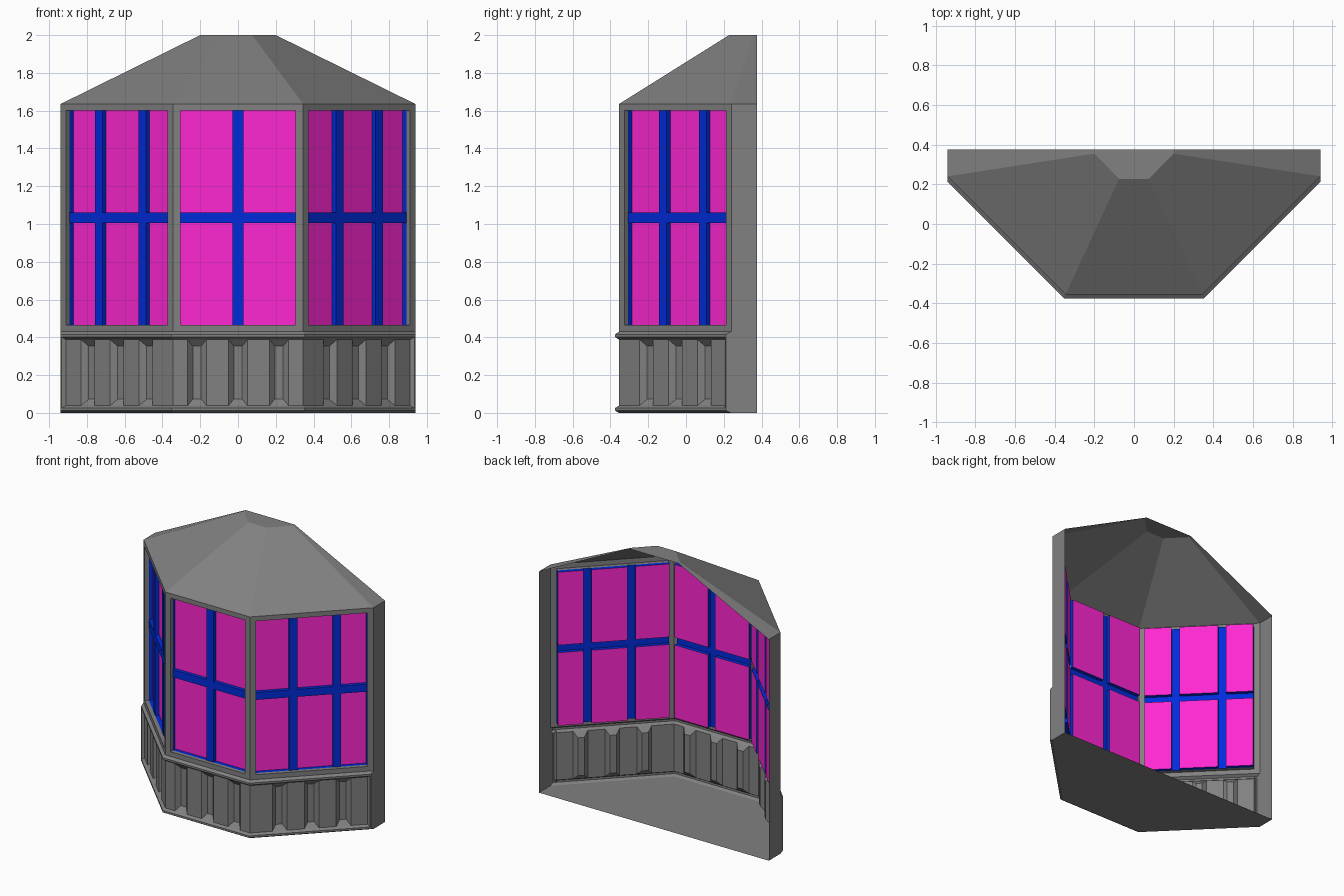
import bpy, bmesh
from mathutils import Vector

if "Cube" in bpy.data.objects:
    bpy.data.objects.remove(bpy.data.objects["Cube"])


def material(name, rgb):
    m = bpy.data.materials.new(name)
    m.diffuse_color = (*rgb, 1)
    m.use_nodes = True
    m.node_tree.nodes["Principled BSDF"].inputs["Base Color"].default_value = m.diffuse_color
    return m


PINK = material("pink_glass", (1.0, 0.02, 0.65))
BLUE = material("blue_paint", (0.0, 0.025, 0.7))
GREY = material("dark_grey", (0.22, 0.22, 0.22))


def make(name, faces, mat=GREY):
    bm = bmesh.new()
    for f in faces:
        bm.faces.new([bm.verts.new(p) for p in f])
    bmesh.ops.remove_doubles(bm, verts=bm.verts, dist=0.0005)
    bmesh.ops.recalc_face_normals(bm, faces=bm.faces)
    me = bpy.data.meshes.new(name)
    bm.to_mesh(me)
    bm.free()
    ob = bpy.data.objects.new(name, me)
    bpy.context.collection.objects.link(ob)
    me.materials.append(mat)
    return ob


class Panel:
    """Flat wall section; u runs along it, d is depth towards the room."""
    def __init__(self, a, b):
        self.a = Vector((*a, 0))
        v = Vector((*b, 0)) - self.a
        self.length = v.length
        self.u = v.normalized()
        self.n = Vector((-self.u.y, self.u.x, 0))

    def point(self, u, d, z):
        return self.a + self.u * u + self.n * d + Vector((0, 0, z))

    def quad(self, r, d):
        u0, u1, z0, z1 = r
        return [self.point(u, d, z)
                for u, z in ((u0, z0), (u1, z0), (u1, z1), (u0, z1))]

    def ring(self, r0, d0, r1, d1):
        p, q = self.quad(r0, d0), self.quad(r1, d1)
        return [[p[i], p[(i + 1) % 4], q[(i + 1) % 4], q[i]] for i in range(4)]


EAVE, SILL, REC, GLASS = 1.635, 0.43, 0.028, 0.056
BORDER, BAR, STILE = 0.041, 0.028, 0.04
plan = [(-0.94, 0.375), (-0.94, 0.24), (-0.345, -0.355),
        (0.345, -0.355), (0.94, 0.24), (0.94, 0.375)]

# The three window sections
sections = [("left", 1, (-0.163, 0.163)), ("front", 2, (0,)), ("right", 3, (-0.12, 0.178))]
for side, i, bars in sections:
    P = Panel(plan[i], plan[i + 1])
    L = P.length
    opening = (BORDER, L - BORDER, 0.465, 1.6)

    # Window surround and its reveal
    wall = P.ring((0, L, SILL, EAVE), 0, opening, 0) + P.ring(opening, 0, opening, REC)
    make(side + "_window_surround", wall)

    # Panes split by glazing bars
    cuts = [opening[0]] + [L / 2 + c + s * BAR for c in bars for s in (-1, 1)] + [opening[1]]
    zs = [opening[2], 1.005, 1.06, opening[3]]
    frame, glass = [], []
    for a in range(len(cuts) - 1):
        for b in range(3):
            r = (cuts[a], cuts[a + 1], zs[b], zs[b + 1])
            if a % 2 or b % 2:
                frame.append(P.quad(r, REC))
            else:
                frame += P.ring(r, REC, r, GLASS)
                glass.append(P.quad(r, GLASS))
    make(side + "_glazing_bars", frame, BLUE)
    make(side + "_glass", glass, PINK)

    # Fluted base panel
    z0, z1, w = 0.038, 0.388, 0.05
    base = []
    u = STILE if side == "left" else 0
    for c in (-0.217, 0, 0.217):
        m = L / 2 + c
        base.append(P.quad((u, m - w, z0, z1), 0))
        inner = (m - w + 0.028, m + w - 0.028, z0 + 0.035, z1 - 0.035)
        base += P.ring((m - w, m + w, z0, z1), 0, inner, 0.03)
        base.append(P.quad(inner, 0.03))
        u = m + w
    base.append(P.quad((u, L - STILE if side == "right" else L, z0, z1), 0))
    make(side + "_base_panel", base)

    # Raised stile closing the moulding frame at the outer ends
    if side != "front":
        steps = [(0, 0), (0.02, -0.02), (0.028, -0.02), (STILE, 0)]
        if side == "right":
            steps = [(L - s, d) for s, d in steps]
        make(side + "_base_stile",
             [[P.point(*p, 0.026), P.point(*q, 0.026), P.point(*q, 0.402), P.point(*p, 0.402)]
              for p, q in zip(steps, steps[1:])])

# Short end walls and floor
for side, i in (("left", 0), ("right", 4)):
    P = Panel(plan[i], plan[i + 1])
    make(side + "_end_wall", [P.quad((0, P.length, 0, EAVE), 0)])
make("floor", [[(x, y, 0) for x, y in plan]])


# Mouldings that follow the bay, hollow on the room side
def moulding(name, profile):
    def path(d, z):
        c, y = 0.345 + 0.414 * d, 0.24 - 1.414 * d
        return [(-0.94, y, z), (-c, -0.355 - d, z), (c, -0.355 - d, z), (0.94, y, z)]
    rows = [path(d, z) for d, z in profile]
    faces = [[p[k], p[k + 1], q[k + 1], q[k]]
             for p, q in zip(rows, rows[1:]) for k in range(3)]
    faces += [[r[0] for r in rows], [r[3] for r in rows]]
    make(name, faces)


moulding("base_moulding", [(0, 0), (0.02, 0.012), (0.02, 0.026), (0, 0.038)])
moulding("sill_moulding", [(0, 0.388), (0.02, 0.402), (0.02, 0.416), (0, 0.43)])

# Hipped roof, open at the back
top = [(-0.2, 0.375), (-0.2, 0.355), (-0.075, 0.228),
       (0.075, 0.228), (0.2, 0.355), (0.2, 0.375)]
lo = [(x, y, EAVE) for x, y in plan]
hi = [(x, y, 2.0) for x, y in top]
make("roof", [[lo[k], lo[k + 1], hi[k + 1], hi[k]] for k in range(5)] + [hi])
